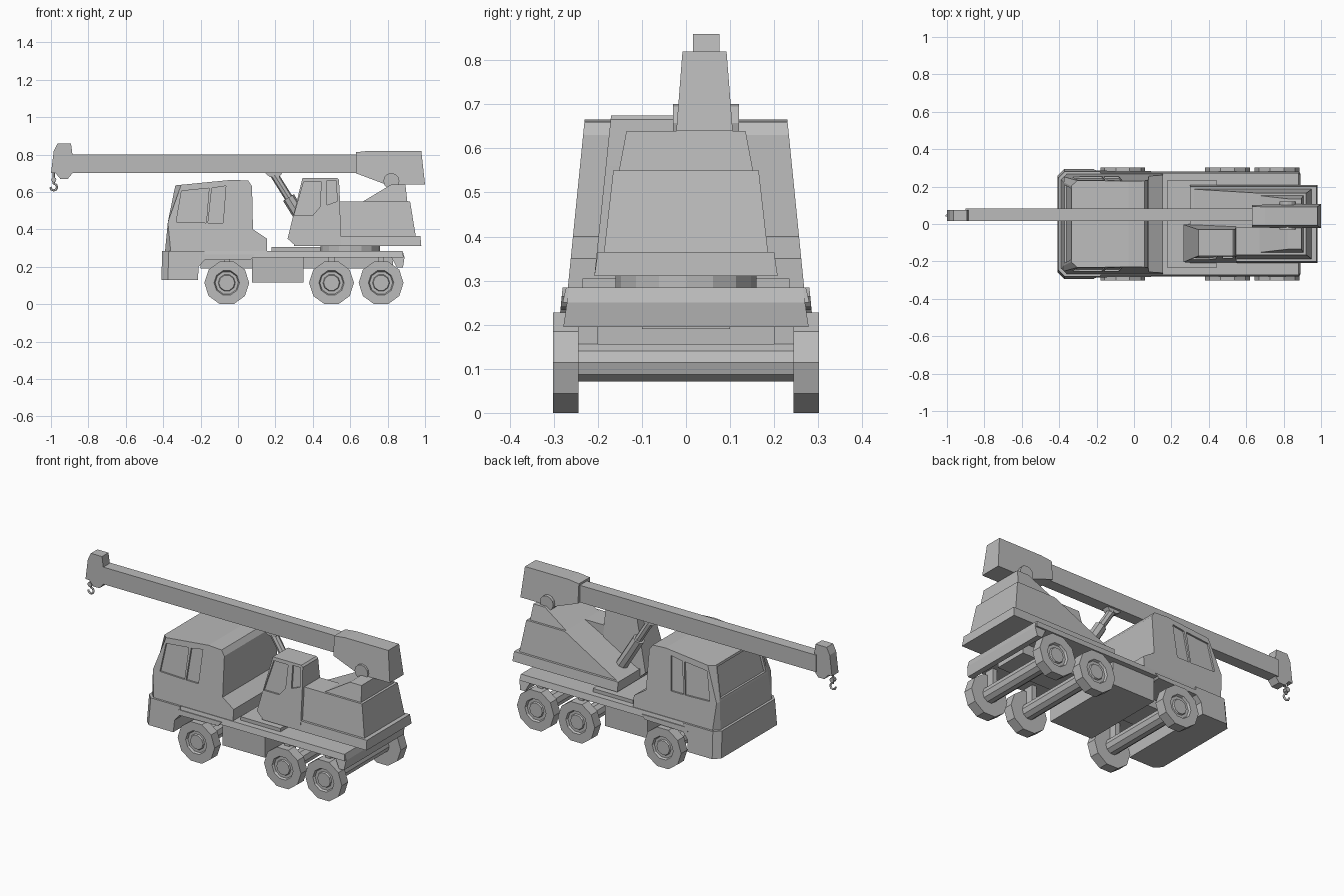
import bpy, bmesh, math
from mathutils import Vector, Matrix

old = bpy.data.objects.get("Cube")
if old:
    bpy.data.objects.remove(old, do_unlink=True)

grey = bpy.data.materials.new("plain grey")
grey.use_nodes = True
grey.diffuse_color = (0.5, 0.5, 0.5, 1)
grey.node_tree.nodes["Principled BSDF"].inputs["Base Color"].default_value = (0.5, 0.5, 0.5, 1)


def finish(name, bm):
    bmesh.ops.recalc_face_normals(bm, faces=bm.faces)
    me = bpy.data.meshes.new(name)
    bm.to_mesh(me)
    bm.free()
    me.materials.append(grey)
    ob = bpy.data.objects.new(name, me)
    bpy.context.collection.objects.link(ob)
    return ob


def slope(z0, y0, z1, y1):
    """Side wall position that changes linearly with height."""
    return lambda z: y0 + (y1 - y0) * (z - z0) / (z1 - z0)


def prism_bm(pts, lo, hi):
    """Side profile in x, z pushed between two side walls."""
    bm = bmesh.new()
    rows = []
    for wall in (lo, hi):
        y = wall if callable(wall) else (lambda z, w=wall: w)
        rows.append([bm.verts.new((x, y(z), z)) for x, z in pts])
    a, b = rows
    bm.faces.new(a)
    bm.faces.new(b[::-1])
    for i in range(len(a)):
        j = (i + 1) % len(a)
        bm.faces.new((a[j], a[i], b[i], b[j]))
    return bm


def prism(name, pts, lo, hi):
    return finish(name, prism_bm(pts, lo, hi))


def mirrored(name, pts, wall):
    return prism(name, pts, lambda z: -wall(z), wall)


def box(name, x, y, z):
    return prism(name, [(x[0], z[0]), (x[1], z[0]), (x[1], z[1]), (x[0], z[1])], *y)


def cylinder(name, a, b, r, sides, turn=0):
    a, b = Vector(a), Vector(b)
    d = b - a
    bm = bmesh.new()
    rot = d.to_track_quat('Z', 'Y').to_matrix().to_4x4()
    bmesh.ops.create_cone(bm, cap_ends=True, segments=sides, radius1=r, radius2=r, depth=d.length,
                          matrix=Matrix.Translation((a + b) / 2) @ rot @ Matrix.Rotation(turn, 4, 'Z'))
    return finish(name, bm)


def cut_window(ob, pts, wall, sign, depth=0.01):
    """Shallow pocket that follows the tilt of a side wall."""
    cutter = prism("window_cutter", pts, lambda z: sign * (wall(z) - depth),
                   lambda z: sign * (wall(z) + 0.03))
    cutter.hide_render = True
    cutter.hide_set(True)
    mod = ob.modifiers.new("window", 'BOOLEAN')
    mod.object = cutter
    mod.operation = 'DIFFERENCE'
    mod.solver = 'EXACT'
    bpy.context.view_layer.objects.active = ob
    bpy.ops.object.modifier_apply(modifier=mod.name)
    bpy.data.objects.remove(cutter, do_unlink=True)


def chamfer_front(bm, limit, size):
    edges = [e for e in bm.edges if all(v.co.x < limit for v in e.verts)
             and e.verts[0].co.y * e.verts[1].co.y > 0]
    bmesh.ops.bevel(bm, geom=edges, offset=size, segments=1, affect='EDGES', profile=0.5)


# Driving cab with chamfered front corners and a recessed windscreen
wall = slope(0.285, 0.268, 0.665, 0.23)
bm = prism_bm([(-0.39, 0.285), (-0.375, 0.44), (-0.335, 0.635), (-0.03, 0.665), (0.055, 0.66),
               (0.075, 0.63), (0.08, 0.4), (0.155, 0.35), (0.155, 0.285)], lambda z: -wall(z), wall)
chamfer_front(bm, -0.32, 0.03)
bm.normal_update()
screen = [f for f in bm.faces if f.calc_center_median().x < -0.34
          and abs(f.calc_center_median().y) < 0.01 and 0.48 < f.calc_center_median().z < 0.6]
bmesh.ops.recalc_face_normals(bm, faces=bm.faces)
bmesh.ops.inset_region(bm, faces=screen, thickness=0.018, depth=0)
bmesh.ops.inset_region(bm, faces=screen, thickness=0.004, depth=-0.012)
cab = finish("driver_cab", bm)
for s in (-1, 1):
    cut_window(cab, [(-0.33, 0.44), (-0.302, 0.605), (-0.155, 0.62), (-0.17, 0.435)], wall, s)
    cut_window(cab, [(-0.16, 0.435), (-0.14, 0.62), (-0.065, 0.632), (-0.08, 0.435)], wall, s)

# Front bumper block under the cab
skirt = slope(0.13, 0.293, 0.285, 0.28)
bm = prism_bm([(-0.41, 0.13), (-0.215, 0.13), (-0.21, 0.2), (-0.18, 0.235), (-0.18, 0.285),
               (-0.405, 0.285)], lambda z: -skirt(z), skirt)
chamfer_front(bm, -0.39, 0.035)
finish("front_bumper", bm)

# Chassis deck, rear beam, side tanks and turntable
mirrored("chassis_deck", [(-0.21, 0.25), (0.885, 0.25), (0.88, 0.285), (-0.21, 0.285)],
         slope(0.25, 0.28, 0.285, 0.272))
mirrored("rear_beam", [(0.82, 0.25), (0.85, 0.195), (0.882, 0.195), (0.89, 0.25), (0.88, 0.285),
                       (0.82, 0.285)], slope(0.19, 0.279, 0.285, 0.265))
mirrored("front_fender", [(-0.21, 0.2), (-0.18, 0.235), (0.07, 0.24), (0.09, 0.265), (-0.21, 0.265)],
         slope(0.2, 0.288, 0.265, 0.282))
box("side_tanks", (0.075, 0.35), (-0.25, 0.25), (0.115, 0.25))
box("chassis_spine", (-0.2, 0.83), (-0.1, 0.1), (0.19, 0.255))
box("deck_plate", (0.18, 0.44), (-0.235, 0.235), (0.28, 0.305))
cylinder("turntable", (0.6, 0, 0.28), (0.6, 0, 0.315), 0.16, 16)

# Axles and ten-sided wheels with stepped hubs
for n, x in enumerate((-0.06, 0.5, 0.765)):
    cylinder(f"axle_{n}", (x, -0.25, 0.114), (x, 0.25, 0.114), 0.045, 10, math.pi / 10)
    for s, side in ((-1, "right"), (1, "left")):
        box(f"spring_{side}_{n}", (x - 0.015, x + 0.015), sorted((s * 0.2, s * 0.26)), (0.14, 0.255))
        bm = bmesh.new()
        bmesh.ops.create_cone(bm, cap_ends=True, segments=10, radius1=0.12, radius2=0.12, depth=0.058,
                              matrix=Matrix.Translation((x, s * 0.273, 0.114))
                              @ Matrix.Rotation(math.pi / 2, 4, 'X')
                              @ Matrix.Rotation(math.pi / 10, 4, 'Z'))
        bm.normal_update()
        disc = [f for f in bm.faces if f.normal.y * s > 0.9]
        for t, d in ((0.052, 0.0), (0.006, -0.012), (0.016, 0.0), (0.004, 0.008)):
            bmesh.ops.inset_region(bm, faces=disc, thickness=t, depth=d)
        finish(f"wheel_{side}_{n}", bm)

# Rotating upper body
mirrored("upper_base", [(0.3, 0.31), (0.98, 0.31), (0.975, 0.365), (0.3, 0.365)],
         slope(0.31, 0.208, 0.365, 0.2))
body = slope(0.365, 0.186, 0.55, 0.165)
mirrored("engine_body", [(0.32, 0.365), (0.95, 0.365), (0.92, 0.55), (0.67, 0.55)], body)
prism("engine_body_right", [(0.53, 0.365), (0.7, 0.365), (0.7, 0.55), (0.53, 0.55)],
      lambda z: -body(z), -0.02)
mirrored("counterweight", [(0.67, 0.55), (0.905, 0.55), (0.895, 0.64), (0.82, 0.64)],
         slope(0.55, 0.152, 0.64, 0.135))

# Crane operator cabin
outer = slope(0.31, 0.208, 0.675, 0.17)
cabin = prism("operator_cabin", [(0.31, 0.31), (0.55, 0.31), (0.545, 0.56), (0.54, 0.665), (0.53, 0.675),
                                 (0.345, 0.675), (0.265, 0.35)],
              lambda z: -outer(z), slope(0.31, 0.0, 0.675, -0.03))
cut_window(cabin, [(0.3, 0.475), (0.4, 0.475), (0.438, 0.52), (0.445, 0.655), (0.352, 0.655)], outer, -1)
cut_window(cabin, [(0.475, 0.53), (0.53, 0.55), (0.525, 0.66), (0.475, 0.66)], outer, -1)

# Boom, its tail housing, pivot and head
MID = 0.05
box("boom", (-0.9, 0.65), (MID - 0.033, MID + 0.033), (0.7, 0.8))
tail = slope(0.64, 0.064, 0.82, 0.05)
prism("boom_tail", [(0.63, 0.7), (0.79, 0.64), (1.0, 0.64), (0.98, 0.82), (0.7, 0.82), (0.63, 0.812)],
      lambda z: 0.042 - tail(z), lambda z: 0.042 + tail(z))
cylinder("boom_pivot", (0.82, -0.03, 0.658), (0.82, 0.12, 0.658), 0.043, 12)
prism("boom_head", [(-1.0, 0.7), (-0.975, 0.7), (-0.95, 0.67), (-0.91, 0.67), (-0.885, 0.7),
                    (-0.885, 0.8), (-0.893, 0.86), (-0.965, 0.86), (-0.985, 0.82)],
      MID - 0.034, MID + 0.026)

# Lifting ram
prism("ram_bracket", [(0.14, 0.705), (0.17, 0.68), (0.22, 0.68), (0.24, 0.705)], MID - 0.02, MID + 0.02)
cylinder("ram_rod", (0.195, MID, 0.69), (0.32, MID, 0.49), 0.022, 8)
cylinder("ram_sleeve", (0.27, MID, 0.57), (0.4, MID, 0.36), 0.034, 8)

# Hook
curve = bpy.data.curves.new("hook", 'CURVE')
curve.dimensions = '3D'
curve.bevel_depth = 0.006
curve.bevel_resolution = 1
curve.use_fill_caps = True
line = curve.splines.new('POLY')
path = [(-0.985, 0.705), (-0.985, 0.645)]
path += [(-0.985 + 0.018 * math.sin(a), 0.626 + 0.018 * math.cos(a))
         for a in (math.radians(d) for d in range(0, 271, 45))]
line.points.add(len(path) - 1)
for p, (x, z) in zip(line.points, path):
    p.co = (x, MID - 0.005, z, 1)
curve.materials.append(grey)
bpy.context.collection.objects.link(bpy.data.objects.new("hook", curve))
cylinder("hook_block", (-0.985, MID - 0.018, 0.665), (-0.985, MID + 0.008, 0.665), 0.014, 8)
